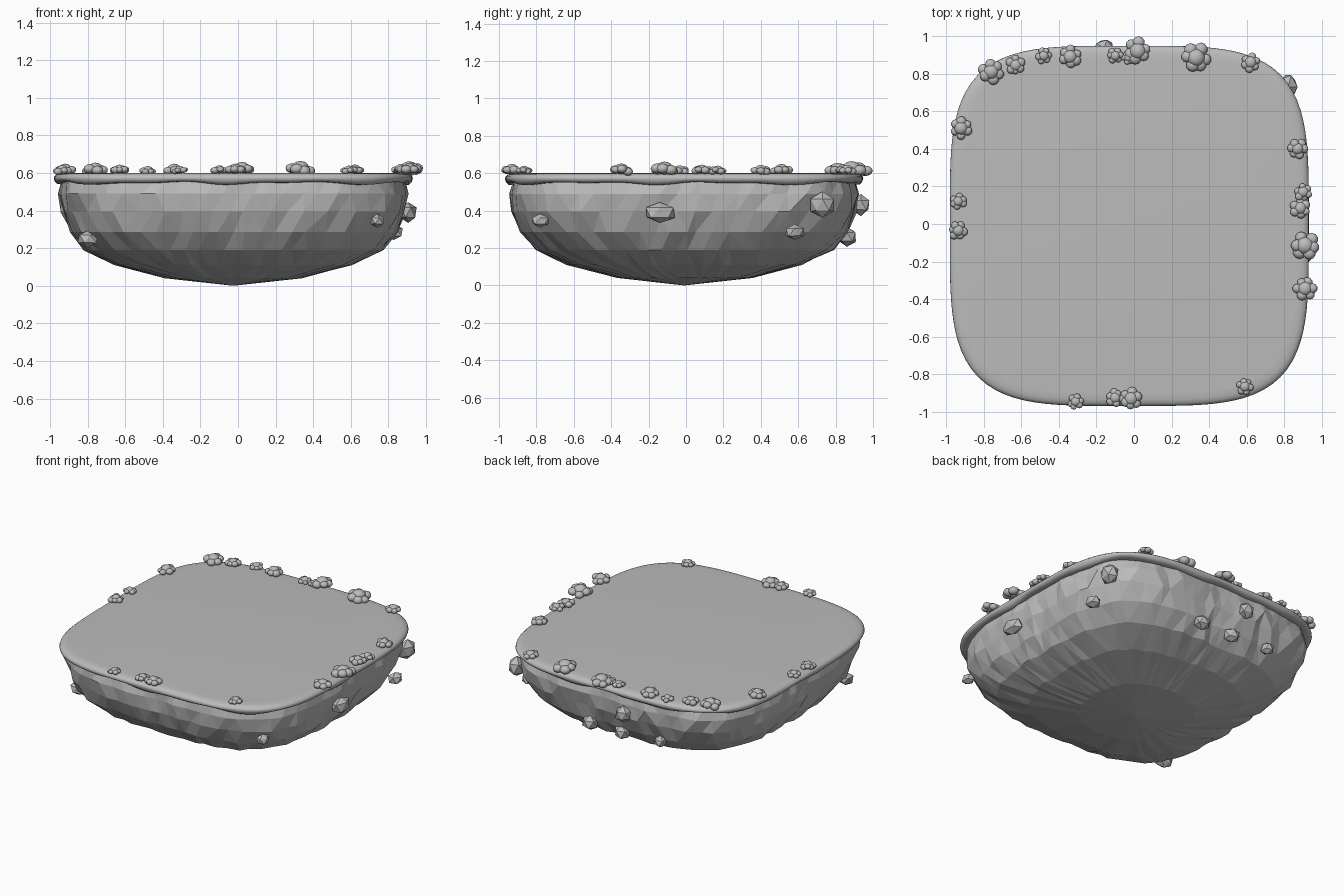
import bpy, bmesh, math, random
from mathutils import Vector

if "Cube" in bpy.data.objects:
    bpy.data.objects.remove(bpy.data.objects["Cube"])

random.seed(7)
CX, CY, HX, HY = -0.025, -0.01, 0.955, 0.958

grey = bpy.data.materials.new("stone grey")
grey.diffuse_color = (0.5, 0.5, 0.5, 1)
grey.use_nodes = True
grey.node_tree.nodes["Principled BSDF"].inputs["Base Color"].default_value = grey.diffuse_color


def outline(a, s, n):
    """Point on a rounded-square outline at angle a, scale s, squareness n."""
    c, d = math.cos(a), math.sin(a)
    r = s / (abs(c) ** n + abs(d) ** n) ** (1 / n)
    return CX + HX * r * c, CY + HY * r * d


def finish(name, bm, smooth):
    bmesh.ops.recalc_face_normals(bm, faces=bm.faces[:])
    me = bpy.data.meshes.new(name)
    bm.to_mesh(me)
    bm.free()
    me.materials.append(grey)
    for p in me.polygons:
        p.use_smooth = smooth
    ob = bpy.data.objects.new(name, me)
    bpy.context.collection.objects.link(ob)
    return ob


def loft(bm, rings):
    for lo, hi in zip(rings, rings[1:]):
        n = len(lo)
        for i in range(n):
            bm.faces.new((lo[i], lo[(i + 1) % n], hi[(i + 1) % n], hi[i]))


# Flat top slab with a rounded lip and a wavy underside
N = 128
profile = [(0.90, 0.555, 0.3), (0.955, 0.546, 1), (0.98, 0.547, 1), (0.994, 0.557, 0.5),
           (1.0, 0.570, 0), (0.997, 0.582, 0), (0.985, 0.592, 0), (0.965, 0.598, 0), (0.93, 0.6, 0)]
bm = bmesh.new()
rings = []
for s, z, w in profile:
    ring = []
    for i in range(N):
        a = 2 * math.pi * i / N
        wave = 0.006 * math.sin(9 * a) + 0.004 * math.sin(17 * a + 1)
        ring.append(bm.verts.new((*outline(a, s, 4), z + w * wave)))
    rings.append(ring)
loft(bm, rings)
bm.faces.new(rings[-1])
bm.faces.new(rings[0][::-1])
finish("top_slab", bm, True)

# Faceted rock bowl underneath
M = 72
bowl = [(0.950, 0.57, 4.0), (0.965, 0.49, 4.0), (0.952, 0.395, 3.9), (0.905, 0.285, 3.7),
        (0.825, 0.19, 3.3), (0.65, 0.11, 2.9), (0.37, 0.04, 2.5)]
bm = bmesh.new()
rings = []
for k, (s, z, n) in enumerate(bowl):
    ring = []
    for i in range(M):
        a = 2 * math.pi * (i + k * 0.35 + random.uniform(-0.25, 0.25)) / M
        t = s + random.uniform(-0.014, 0.014) * (0.5 if k == 0 else 1)
        ring.append(bm.verts.new((*outline(a, t, n), z)))
    rings.append(ring)
loft(bm, rings)
tip = bm.verts.new((CX, CY, 0))
for i in range(M):
    bm.faces.new((rings[-1][i], rings[-1][(i + 1) % M], tip))
bmesh.ops.triangulate(bm, faces=bm.faces[:])
finish("rock_bowl", bm, False)


def blob(bm, pos, size, subdiv, jitter=0.0):
    """Add an icosphere lump with optional uneven corners."""
    made = bmesh.ops.create_icosphere(bm, subdivisions=subdiv, radius=1)["verts"]
    for v in made:
        k = 1 + random.uniform(-jitter, jitter)
        v.co = Vector(pos) + Vector([v.co[j] * size[j] * k for j in range(3)])


# Lumpy bushes around the rim: x, y, radius
bushes = [(-0.76, 0.81, .07), (-0.63, 0.845, .055), (-0.48, 0.895, .045), (-0.34, 0.89, .062),
          (-0.1, 0.895, .045), (-0.03, 0.885, .038), (0.02, 0.92, .075), (0.33, 0.885, .083),
          (0.62, 0.86, .056), (0.87, 0.40, .055), (0.90, 0.17, .05), (0.885, 0.085, .057),
          (0.91, -0.115, .08), (0.91, -0.345, .066), (-0.92, 0.51, .062), (-0.935, 0.12, .045),
          (-0.935, -0.035, .052), (-0.31, -0.945, .045), (-0.1, -0.925, .05),
          (-0.015, -0.93, .062), (0.59, -0.865, .048)]
for idx, (x, y, r) in enumerate(bushes):
    bm = bmesh.new()
    z = 0.605 + 0.14 * r
    blob(bm, (x, y, z + 0.14 * r), (0.58 * r, 0.58 * r, 0.44 * r), 2)
    turn = random.uniform(0, 6)
    for j in range(6):
        a = turn + j * math.pi / 3 + random.uniform(-0.2, 0.2)
        q = r * random.uniform(0.36, 0.46)
        d = r * random.uniform(0.52, 0.64)
        blob(bm, (x + d * math.cos(a), y + d * math.sin(a), z + random.uniform(-0.1, 0.15) * r),
             (q, q, 0.8 * q), 2)
    finish(f"bush_{idx + 1}", bm, True)

# Boulders stuck in the bowl side: position, half sizes
boulders = [((0.905, -0.14, 0.39), (.05, .088, .06)), ((0.82, 0.73, 0.43), (.055, .07, .07)),
            ((0.83, 0.58, 0.285), (.05, .055, .043)), ((0.74, -0.78, 0.345), (.042, .05, .036)),
            ((-0.80, -0.65, 0.25), (.06, .055, .045)), ((-0.16, 0.935, 0.43), (.055, .052, .055)),
            ((0.15, 0.86, 0.26), (.06, .055, .05)), ((-0.1, 0.86, 0.255), (.055, .052, .05)),
            ((-0.4, 0.86, 0.27), (.045, .045, .04))]
for idx, (pos, size) in enumerate(boulders):
    bm = bmesh.new()
    blob(bm, pos, size, 1, 0.1)
    finish(f"boulder_{idx + 1}", bm, False)
